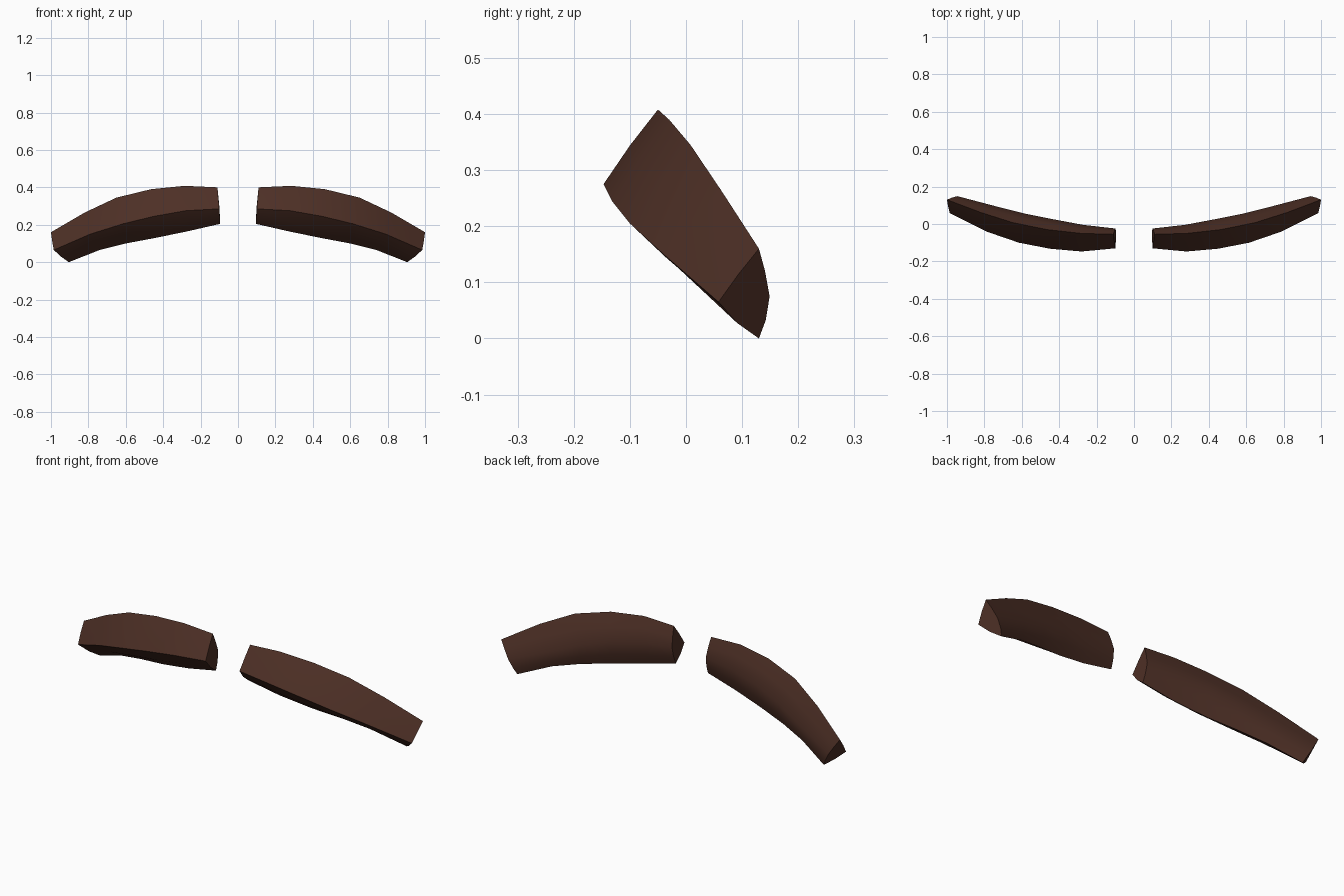
import bpy, bmesh
from mathutils import Vector

if "Cube" in bpy.data.objects:
    bpy.data.objects.remove(bpy.data.objects["Cube"])

brown = bpy.data.materials.new("dark brown")
brown.diffuse_color = (0.075, 0.029, 0.019, 1)
brown.use_nodes = True
brown.node_tree.nodes["Principled BSDF"].inputs["Base Color"].default_value = brown.diffuse_color

# Four guide rails (x, y, z) from the inner end to the outer tip
TOP = [(.11, -.055, .40), (.285, -.05, .408), (.465, -.03, .39),
       (.65, .008, .345), (.82, .062, .265), (1.0, .13, .16)]
FRONT = [(.10, -.13, .285), (.28, -.147, .275), (.45, -.132, .245),
         (.615, -.10, .205), (.79, -.04, .15), (.985, .058, .065)]
BOTTOM = [(.095, -.05, .205), (.27, -.035, .165), (.44, -.005, .13),
          (.60, .035, .10), (.74, .075, .065), (.905, .13, .0)]
BACK = [(.10, -.024, .30), (.27, -.005, .285), (.43, .025, .26),
        (.58, .055, .215), (.74, .095, .15), (.945, .149, .075)]


def section(i):
    """Four rail points plus slightly bulged points between them."""
    p = [Vector(r[i]) for r in (TOP, FRONT, BOTTOM, BACK)]
    c = sum(p, Vector()) / 4
    pts = []
    for k in range(4):
        a, b = p[k], p[(k + 1) % 4]
        bulge = (1.04, 1.12, 1.12, 1.06)[k]
        pts.append(a)
        pts.append(c + ((a + b) / 2 - c) * bulge)
    return pts


def brow(name, side):
    bm = bmesh.new()
    rings = [[bm.verts.new((v.x * side, v.y, v.z)) for v in section(i)]
             for i in range(len(TOP))]
    n = len(rings[0])
    # Skin between neighbouring sections
    for a, b in zip(rings, rings[1:]):
        for k in range(n):
            j = (k + 1) % n
            bm.faces.new((a[k], a[j], b[j], b[k]))
    # End caps
    bm.faces.new(rings[0])
    bm.faces.new(rings[-1])
    bmesh.ops.recalc_face_normals(bm, faces=bm.faces)
    mesh = bpy.data.meshes.new(name)
    bm.to_mesh(mesh)
    bm.free()
    mesh.materials.append(brown)
    ob = bpy.data.objects.new(name, mesh)
    bpy.context.collection.objects.link(ob)
    bpy.ops.object.select_all(action='DESELECT')
    ob.select_set(True)
    bpy.context.view_layer.objects.active = ob
    bpy.ops.object.shade_smooth_by_angle(angle=0.9)


brow("right_eyebrow", 1)
brow("left_eyebrow", -1)
